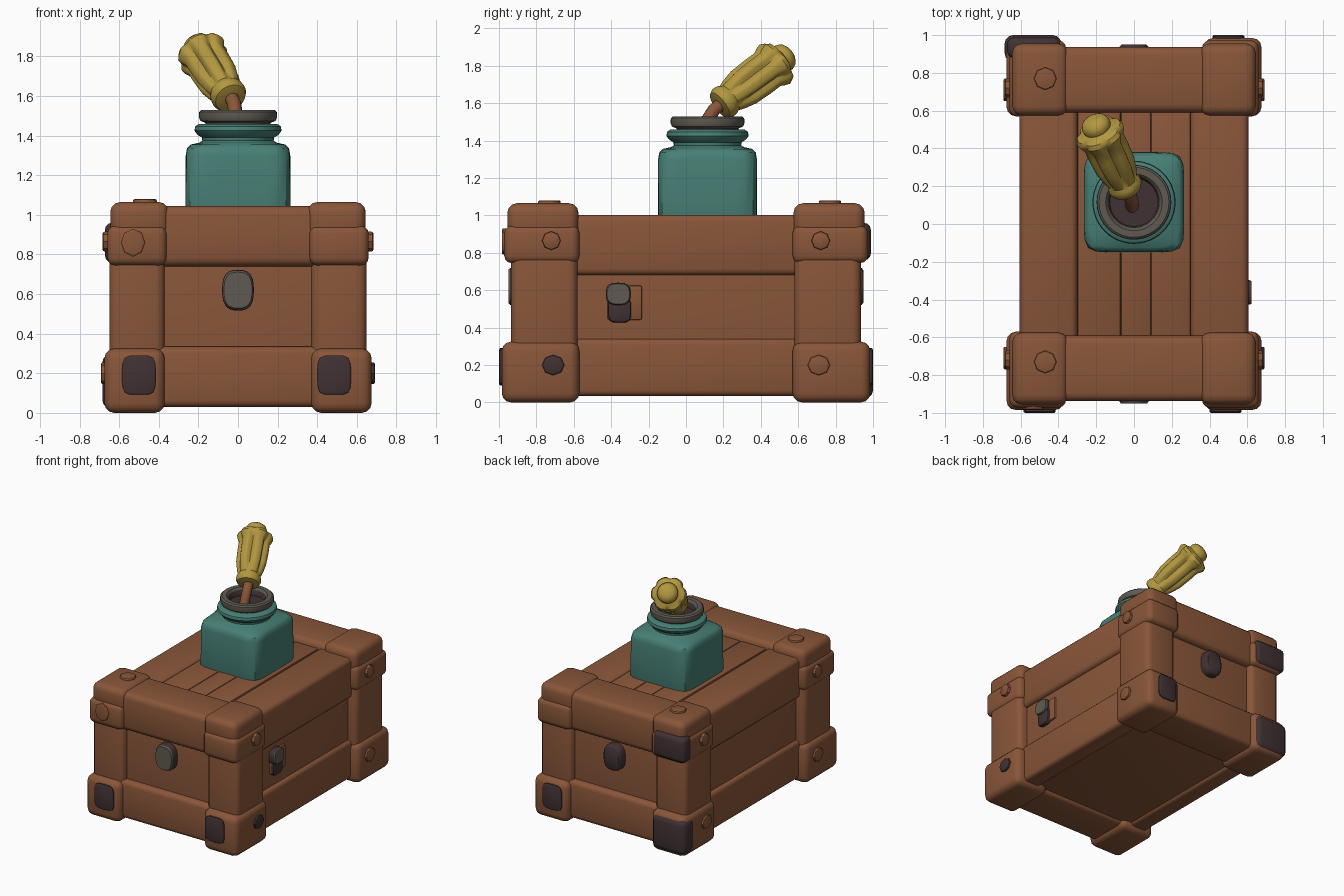
import bpy, bmesh, math
from mathutils import Vector, Matrix

if "Cube" in bpy.data.objects:
    bpy.data.objects.remove(bpy.data.objects["Cube"])


def material(name, rgb):
    m = bpy.data.materials.new(name)
    m.diffuse_color = (*rgb, 1)
    m.use_nodes = True
    m.node_tree.nodes["Principled BSDF"].inputs["Base Color"].default_value = m.diffuse_color
    return m


WOOD = material("brown_wood", (0.25, 0.093, 0.041))
TEAL = material("teal_glaze", (0.064, 0.215, 0.180))
YELLOW = material("mustard_yellow", (0.45, 0.31, 0.052))
DARK = material("dark_iron", (0.052, 0.031, 0.033))
GREY = material("warm_grey", (0.115, 0.105, 0.085))


def finish(bm, name, mats):
    bmesh.ops.recalc_face_normals(bm, faces=bm.faces)
    me = bpy.data.meshes.new(name)
    bm.to_mesh(me)
    bm.free()
    for m in mats:
        me.materials.append(m)
    ob = bpy.data.objects.new(name, me)
    bpy.context.collection.objects.link(ob)
    return ob


def box(name, x, y, z, bevel=0.03, mat=WOOD, seg=3):
    """Rounded box from (min, max) pairs."""
    x, y, z = sorted(x), sorted(y), sorted(z)
    bm = bmesh.new()
    bmesh.ops.create_cube(bm, size=1)
    for v in bm.verts:
        v.co = [a[0] + (c + 0.5) * (a[1] - a[0]) for c, a in zip(v.co, (x, y, z))]
    bmesh.ops.bevel(bm, geom=bm.edges[:], offset=bevel, segments=seg, profile=0.5, affect='EDGES')
    return finish(bm, name, [mat])


def loft(name, rings, mats, M=Matrix(), seg=32, flutes=0):
    """Stack superellipse rings: (half width, half depth, height, squareness, flute depth, colour)."""
    bm = bmesh.new()
    loops = []
    for hx, hy, z, n, fl, _ in rings:
        loop = []
        for i in range(seg):
            a = 2 * math.pi * i / seg
            c, s = math.cos(a), math.sin(a)
            r = 1 / (abs(c) ** n + abs(s) ** n) ** (1 / n)
            r *= 1 - fl * (0.5 - 0.5 * math.cos(flutes * a)) ** 3
            loop.append(bm.verts.new(M @ Vector((hx * r * c, hy * r * s, z))))
        loops.append(loop)
    for k in range(len(loops) - 1):
        for i in range(seg):
            j = (i + 1) % seg
            f = bm.faces.new((loops[k][i], loops[k][j], loops[k + 1][j], loops[k + 1][i]))
            f.material_index = rings[k + 1][5]
    bm.faces.new(loops[0][::-1])
    bm.faces.new(loops[-1]).material_index = rings[-1][5]
    return finish(bm, name, mats)


def stud(name, loc, axis, hw, hh, depth, n=2.0, mats=(WOOD,), seg=24, inset=0.82):
    """Plate or bolt head standing out from a surface along axis."""
    w = Vector(axis)
    up = Vector((0, 1, 0)) if abs(w.z) > 0.5 else Vector((0, 0, 1))
    u = up.cross(w)
    M = Matrix((u, up, w)).transposed().to_4x4()
    M.translation = loc
    top = len(mats) - 1
    return loft(name, [(hw, hh, -0.03, n, 0, 0), (hw, hh, depth * 0.55, n, 0, 0),
                       (hw * 0.95, hh * 0.95, depth * 0.85, n, 0, 0),
                       (hw * inset, hh * inset, depth, n, 0, top)], list(mats), M, seg)


# crate core, floor frame and lid
box("crate_core", (-0.575, 0.575), (-0.885, 0.885), (0.055, 0.965), 0.02)
for s, side in ((-1, "left"), (1, "right")):
    box(side + "_lower_rail", (s * 0.45, s * 0.605), (-0.65, 0.65), (0.035, 0.34), 0.03)
    box(side + "_lid_rail", (s * 0.3, s * 0.605), (-0.65, 0.65), (0.68, 1.003), 0.035)
for i, (a, b) in enumerate(((-0.3, -0.07), (-0.07, 0.09), (0.09, 0.3))):
    box("lid_plank_%d" % (i + 1), (a, b), (-0.65, 0.65), (0.9, 0.998), 0.012, seg=2)

# end bands and end rails
for s, end in ((-1, "front"), (1, "back")):
    box(end + "_lid_band", (-0.6, 0.6), (s * 0.59, s * 0.938), (0.74, 1.045), 0.045)
    box(end + "_lower_rail", (-0.5, 0.5), (s * 0.6, s * 0.935), (0.03, 0.335), 0.035)

# four corner posts with their caps
for sx, side in ((-1, "left"), (1, "right")):
    for sy, end in ((-1, "front"), (1, "back")):
        p = end + "_" + side
        box(p + "_post", (sx * 0.37, sx * 0.65), (sy * 0.58, sy * 0.935), (0.1, 0.9), 0.045)
        box(p + "_upper_cap", (sx * 0.36, sx * 0.66), (sy * 0.57, sy * 0.972), (0.745, 0.945), 0.04)
        box(p + "_top_cap", (sx * 0.35, sx * 0.645), (sy * 0.575, sy * 0.955), (0.88, 1.065), 0.05)
        box(p + "_foot_cap", (sx * 0.37, sx * 0.675), (sy * 0.57, sy * 0.985), (0.0, 0.325), 0.05)
        # bolts on the long sides
        iron = sx > 0 and sy < 0
        stud(p + "_upper_bolt", (sx * 0.66, sy * 0.72, 0.865), (sx, 0, 0), 0.05, 0.05, 0.024, seg=8)
        stud(p + "_lower_bolt", (sx * 0.672, sy * 0.71, 0.2), (sx, 0, 0), 0.06, 0.055, 0.02,
             mats=(DARK if iron else WOOD,), seg=8)

# bolts on the lid and front
for y in (-0.73, 0.77):
    stud("lid_bolt", (-0.47, y, 1.065), (0, 0, 1), 0.06, 0.06, 0.015, seg=8)
stud("front_bolt", (-0.53, -0.972, 0.86), (0, -1, 0), 0.06, 0.07, 0.012, seg=8)

# iron plates on the feet, and the larger ones on one rear corner
for x in (-0.5, 0.485):
    stud("front_foot_plate", (x, -0.985, 0.19), (0, -1, 0), 0.085, 0.1, 0.015, 5, (DARK,), inset=0.9)
stud("back_foot_plate", (0.5, 0.985, 0.19), (0, 1, 0), 0.085, 0.1, 0.015, 5, (DARK,), inset=0.9)
box("rear_corner_iron_upper", (-0.672, -0.39), (0.88, 0.988), (0.76, 0.96), 0.035, DARK)
box("rear_corner_iron_lower", (-0.685, -0.385), (0.86, 1.0), (0.02, 0.3), 0.045, DARK)

# oval knobs on both ends
stud("front_knob", (0, -0.885, 0.62), (0, -1, 0), 0.08, 0.103, 0.065, 2.8, (DARK, GREY), inset=0.88)
stud("back_knob", (0, 0.885, 0.62), (0, 1, 0), 0.08, 0.103, 0.065, 2.8, (DARK,))

# side latch
box("latch_plate", (0.55, 0.592), (-0.42, -0.235), (0.44, 0.625), 0.012, seg=2)
stud("latch_lower", (0.58, -0.355, 0.495), (1, 0, 0), 0.062, 0.068, 0.03, 4, (DARK,))
stud("latch_upper", (0.58, -0.362, 0.58), (1, 0, 0), 0.066, 0.06, 0.043, 3, (DARK, GREY), inset=0.9)

# bottle: square body that blends into a round neck
at = Matrix.Translation((0, 0.115, 0))
loft("bottle", [(h, h, z, n, 0, 0) for h, z, n in (
    (0.258, 0.97, 8), (0.265, 1.0, 8), (0.264, 1.30, 8), (0.258, 1.335, 7), (0.24, 1.355, 5),
    (0.195, 1.365, 2.5), (0.18, 1.375, 2), (0.182, 1.39, 2), (0.205, 1.405, 2), (0.22, 1.425, 2),
    (0.216, 1.447, 2), (0.2, 1.458, 2), (0.165, 1.46, 2))], [TEAL], at, 48)
loft("bottle_rim", [(r, r, z, 2, 0, c) for r, z, c in (
    (0.16, 1.43, 0), (0.165, 1.465, 0), (0.19, 1.475, 0), (0.198, 1.495, 0), (0.196, 1.52, 0),
    (0.185, 1.53, 0), (0.15, 1.53, 0), (0.135, 1.515, 0), (0.128, 1.47, 1))],
     [GREY, DARK], at, 40)

# curved stick
cu = bpy.data.curves.new("stick", 'CURVE')
cu.dimensions = '3D'
cu.bevel_depth = 0.036
cu.bevel_resolution = 3
sp = cu.splines.new('POLY')
path = ((-0.01, 0.09, 1.45), (-0.012, 0.115, 1.51), (-0.02, 0.15, 1.565), (-0.05, 0.22, 1.62))
sp.points.add(len(path) - 1)
for pt, co in zip(sp.points, path):
    pt.co = (*co, 1)
cu.materials.append(WOOD)
tmp = bpy.data.objects.new("stick_curve", cu)
bpy.context.collection.objects.link(tmp)
me = bpy.data.meshes.new_from_object(tmp)
bpy.data.objects.remove(tmp)
bpy.context.collection.objects.link(bpy.data.objects.new("stick", me))

# fluted yellow grip with an end knob
base, tip = Vector((-0.035, 0.175, 1.585)), Vector((-0.215, 0.55, 1.865))
M = (tip - base).to_track_quat('Z', 'Y').to_matrix().to_4x4()
M.translation = base
loft("grip", [(r, r, z, 2, f, 0) for r, z, f in (
    (0.05, 0.0, 0), (0.08, 0.008, 0), (0.092, 0.03, 0), (0.09, 0.055, 0), (0.082, 0.075, 0.05),
    (0.095, 0.11, 0.2), (0.11, 0.18, 0.25), (0.114, 0.28, 0.25), (0.113, 0.35, 0.22),
    (0.125, 0.375, 0.14), (0.133, 0.4, 0.12), (0.122, 0.425, 0.12), (0.09, 0.437, 0),
    (0.075, 0.445, 0), (0.078, 0.465, 0), (0.068, 0.49, 0), (0.045, 0.506, 0), (0.015, 0.512, 0))],
     [YELLOW], M, 60, 6)

# soft shading everywhere
bpy.ops.object.select_all(action='SELECT')
bpy.context.view_layer.objects.active = bpy.data.objects["bottle"]
bpy.ops.object.shade_smooth_by_angle(angle=math.radians(40))
